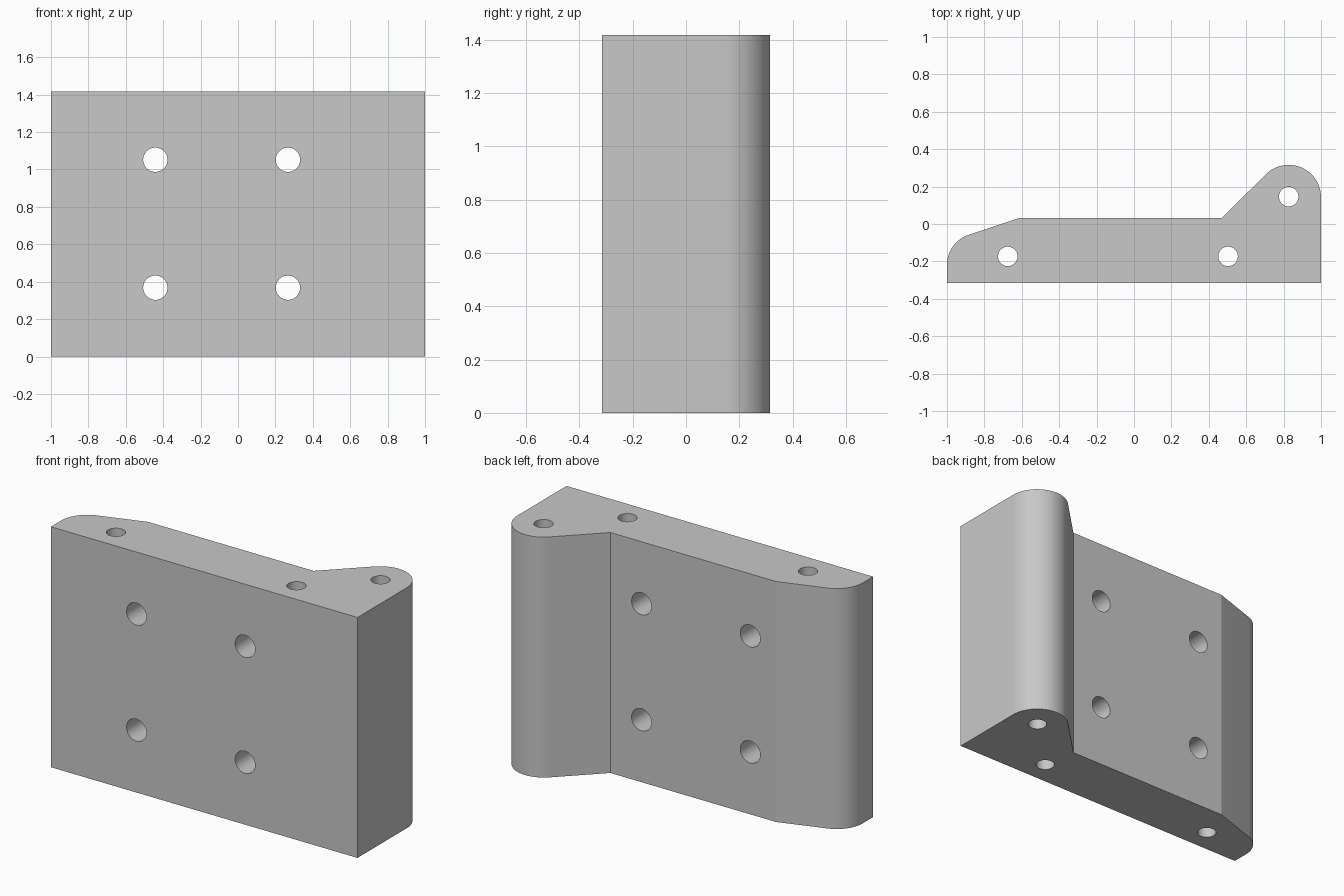
import bpy, bmesh, math

if "Cube" in bpy.data.objects:
    bpy.data.objects.remove(bpy.data.objects["Cube"])

HEIGHT = 1.418
BACK = 0.315

grey = bpy.data.materials.new("plain grey")
grey.diffuse_color = (0.58, 0.58, 0.58, 1)
grey.use_nodes = True
grey.node_tree.nodes["Principled BSDF"].inputs["Base Color"].default_value = grey.diffuse_color


def arc(cx, cy, r, start, end, steps=24):
    return [(cx + r * math.cos(math.radians(start + (end - start) * i / steps)),
             cy + r * math.sin(math.radians(start + (end - start) * i / steps)))
            for i in range(steps + 1)]


# Plate profile seen from above: flat front, rounded knuckle right, tapered left end
profile = [(-1, -BACK), (1, -BACK)]
profile += arc(0.827, 0.143, 0.173, 0, 135)
profile += [(0.47, 0.033), (-0.61, 0.033)]
profile += arc(-0.83, -0.219, 0.17, 109, 180)

bm = bmesh.new()
base = bm.faces.new([bm.verts.new((x, y, 0)) for x, y in profile])
top = bmesh.ops.extrude_face_region(bm, geom=[base])["geom"]
bmesh.ops.translate(bm, vec=(0, 0, HEIGHT),
                    verts=[v for v in top if isinstance(v, bmesh.types.BMVert)])
bmesh.ops.recalc_face_normals(bm, faces=bm.faces)
mesh = bpy.data.meshes.new("hinge_plate")
bm.to_mesh(mesh)
bm.free()
plate = bpy.data.objects.new("hinge_plate", mesh)
bpy.context.collection.objects.link(plate)
mesh.materials.append(grey)


# Drill a round through hole with a temporary cutter
def drill(location, radius, rotation=(0, 0, 0)):
    bpy.ops.mesh.primitive_cylinder_add(vertices=48, radius=radius, depth=4,
                                        location=location, rotation=rotation)
    cutter = bpy.context.object
    cutter.name = "hole_cutter"
    cutter.hide_render = True
    cutter.data.materials.append(grey)
    bpy.context.view_layer.objects.active = plate
    mod = plate.modifiers.new("hole", "BOOLEAN")
    mod.operation = "DIFFERENCE"
    mod.solver = "EXACT"
    mod.object = cutter
    bpy.ops.object.modifier_apply(modifier=mod.name)
    bpy.data.objects.remove(cutter)


# Pin holes running the full height
for x, y in [(-0.675, -0.173), (0.503, -0.173), (0.827, 0.146)]:
    drill((x, y, HEIGHT / 2), 0.052)

# Screw holes running front to back
for x in (-0.442, 0.267):
    for z in (0.368, 1.052):
        drill((x, 0, z), 0.065, (math.pi / 2, 0, 0))

bpy.ops.object.select_all(action="DESELECT")
plate.select_set(True)
bpy.context.view_layer.objects.active = plate
bpy.ops.object.shade_smooth_by_angle(angle=math.radians(16))
